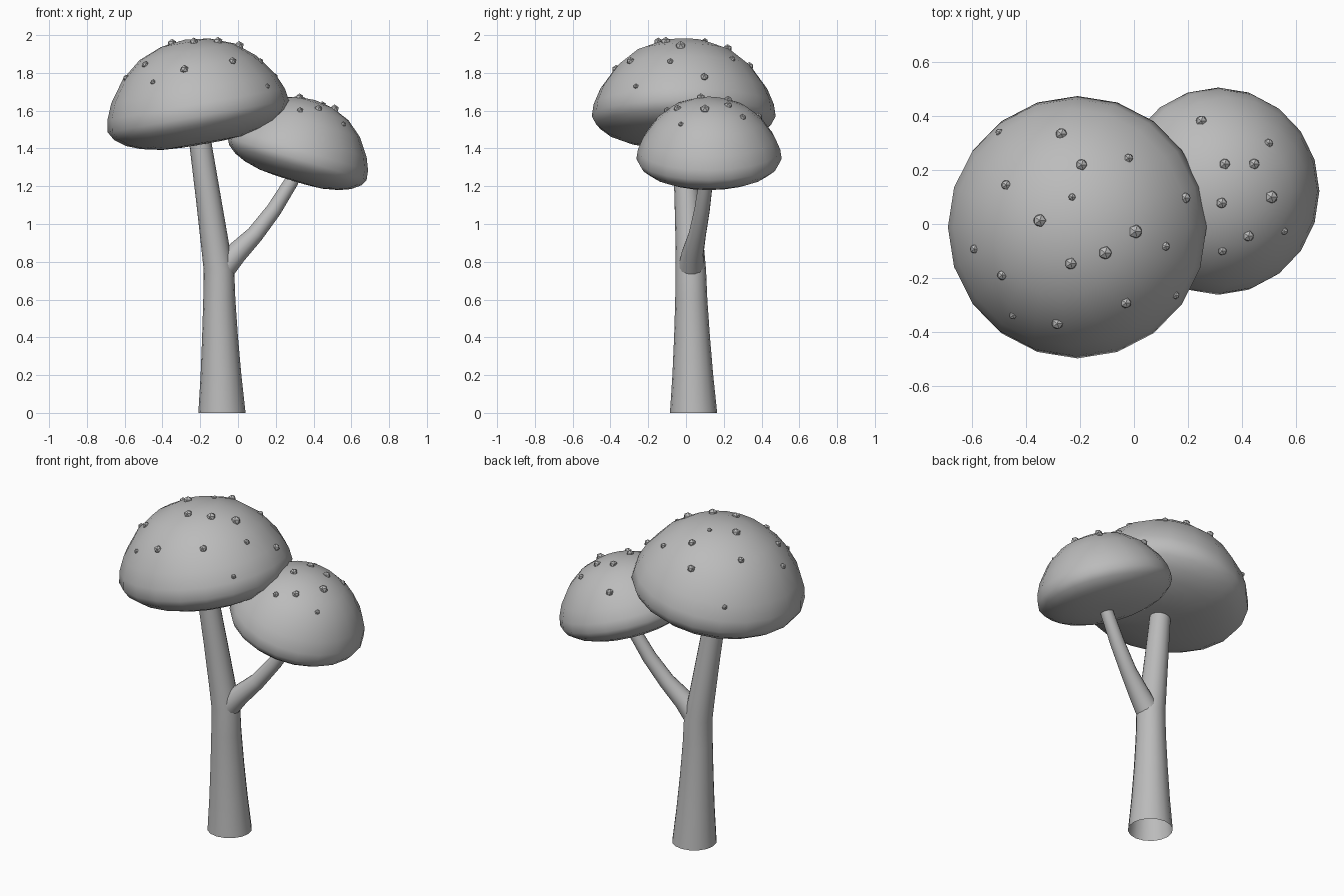
import bpy, bmesh, math
from mathutils import Vector, Matrix
from mathutils.bvhtree import BVHTree

if "Cube" in bpy.data.objects:
    bpy.data.objects.remove(bpy.data.objects["Cube"])

grey = bpy.data.materials.new("plain grey")
grey.diffuse_color = (0.5, 0.5, 0.5, 1)
grey.use_nodes = True
grey.node_tree.nodes["Principled BSDF"].inputs["Base Color"].default_value = grey.diffuse_color


def finish(bm, name, smooth):
    bmesh.ops.recalc_face_normals(bm, faces=bm.faces[:])
    me = bpy.data.meshes.new(name)
    for f in bm.faces:
        f.smooth = smooth
    bm.to_mesh(me)
    bm.free()
    me.materials.append(grey)
    ob = bpy.data.objects.new(name, me)
    bpy.context.collection.objects.link(ob)
    return ob


def tube(name, path, sides=16, level=False):
    """Open tapered tube through (x, y, z, radius) points."""
    bm = bmesh.new()
    pts = [Vector(p[:3]) for p in path]
    rings = []
    for i, p in enumerate(path):
        t = pts[min(i + 1, len(pts) - 1)] - pts[max(i - 1, 0)]
        t = Vector((0, 0, 1)) if level else t.normalized()
        u = Vector((0, 1, 0)).cross(t).normalized()
        v = t.cross(u)
        rings.append([bm.verts.new(pts[i] + p[3] * (u * math.cos(a) + v * math.sin(a)))
                      for a in (2 * math.pi * k / sides for k in range(sides))])
    for a, b in zip(rings, rings[1:]):
        for k in range(sides):
            n = (k + 1) % sides
            bm.faces.new((a[k], a[n], b[n], b[k]))
    return finish(bm, name, True)


# dome profile (radius, height), underside to crown
PROFILE = [(0.0, -0.15), (0.11, -0.149), (0.22, -0.142), (0.33, -0.118), (0.405, -0.088),
           (0.462, -0.045), (0.487, 0.0), (0.477, 0.065), (0.442, 0.148), (0.36, 0.262),
           (0.255, 0.347), (0.13, 0.396), (0.0, 0.412)]


def cap(name, centre, tilt, scale, spots, sides=20):
    """Tilted mushroom cap with small faceted spots scattered on top."""
    bm = bmesh.new()
    vs = [bm.verts.new((r, 0, z)) for r, z in PROFILE]
    es = [bm.edges.new(e) for e in zip(vs, vs[1:])]
    bmesh.ops.spin(bm, geom=vs + es, axis=(0, 0, 1), cent=(0, 0, 0),
                   angle=2 * math.pi, steps=sides, use_merge=True)
    bmesh.ops.remove_doubles(bm, verts=bm.verts[:], dist=0.0005)
    bm.transform(Matrix.Translation(centre) @ Matrix.Rotation(math.radians(tilt), 4, 'Y')
                 @ Matrix.Scale(scale, 4))
    tree = BVHTree.FromBMesh(bm)
    finish(bm, name, True)
    sb = bmesh.new()
    for x, y, r in spots:
        hit = tree.ray_cast(Vector((x, y, 3)), Vector((0, 0, -1)))[0]
        if hit:
            bmesh.ops.create_icosphere(sb, subdivisions=1, radius=r,
                                       matrix=Matrix.Translation(hit))
    finish(sb, name + "_spots", False)


# trunk, leaning left above the fork
tube("trunk", [(-0.085, 0.04, 0, 0.125), (-0.09, 0.036, 0.2, 0.108),
               (-0.095, 0.032, 0.4, 0.095), (-0.099, 0.028, 0.6, 0.085),
               (-0.101, 0.025, 0.76, 0.081), (-0.12, 0.02, 0.88, 0.075),
               (-0.157, 0.006, 1.14, 0.067), (-0.195, -0.01, 1.4, 0.06),
               (-0.205, -0.012, 1.48, 0.058)], level=True)

# side branch
tube("branch", [(-0.085, 0.025, 0.76, 0.068), (-0.01, 0.035, 0.845, 0.058),
                (0.09, 0.06, 0.945, 0.046), (0.19, 0.085, 1.075, 0.041),
                (0.28, 0.105, 1.22, 0.037), (0.315, 0.112, 1.29, 0.036)])

# caps with spots (x, y, radius)
cap("large_cap", (-0.21, -0.012, 1.57), -10, 1.0, [
    (-.5, .34, .016), (-.27, .335, .023), (-.195, .22, .023), (-.02, .245, .018),
    (-.475, .145, .02), (-.23, .1, .015), (-.35, .013, .026), (.19, .097, .022),
    (.005, -.028, .028), (-.107, -.107, .027), (.117, -.083, .018), (-.235, -.147, .024),
    (-.593, -.093, .018), (-.49, -.19, .02), (-.03, -.293, .022), (.155, -.265, .015),
    (-.45, -.34, .015), (-.285, -.37, .023)])
cap("small_cap", (0.313, 0.122, 1.345), 17, 0.79, [
    (.25, .383, .022), (.5, .3, .018), (.337, .223, .022), (.446, .223, .022),
    (.325, .078, .022), (.51, .1, .026), (.425, -.045, .022), (.328, -.1, .018),
    (.558, -.027, .015)])
